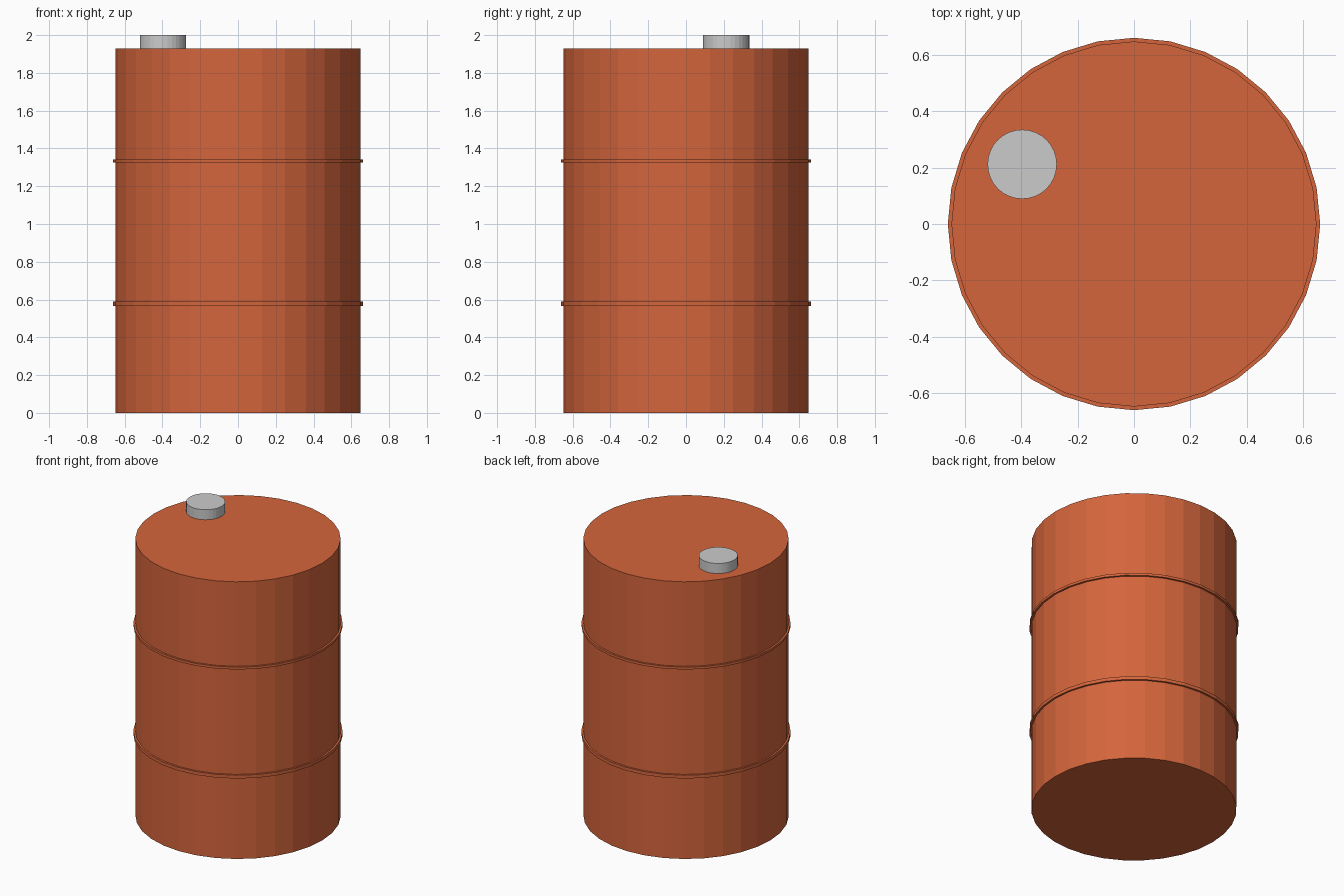
import bpy, bmesh
from math import cos, sin, pi

if "Cube" in bpy.data.objects:
    bpy.data.objects.remove(bpy.data.objects["Cube"])

SIDES = 32


def lathe(name, profile, center=(0, 0), color=None):
    """Revolve a (radius, z) profile and close both ends with flat n-gons."""
    bm = bmesh.new()
    rings = [[bm.verts.new((center[0] + r * cos(2 * pi * i / SIDES),
                            center[1] + r * sin(2 * pi * i / SIDES), z))
              for i in range(SIDES)] for r, z in profile]
    for low, high in zip(rings, rings[1:]):
        for i in range(SIDES):
            j = (i + 1) % SIDES
            bm.faces.new((low[i], low[j], high[j], high[i]))
    bm.faces.new(rings[0][::-1])
    bm.faces.new(rings[-1])
    mesh = bpy.data.meshes.new(name)
    bm.to_mesh(mesh)
    bm.free()
    obj = bpy.data.objects.new(name, mesh)
    bpy.context.collection.objects.link(obj)
    if color:
        mat = bpy.data.materials.new(name + "_paint")
        mat.diffuse_color = color
        mat.use_nodes = True
        mat.node_tree.nodes["Principled BSDF"].inputs["Base Color"].default_value = mat.diffuse_color
        mesh.materials.append(mat)
    return obj


# Drum body with two thin raised hoops in one profile
R, HOOP = 0.648, 0.661
profile = [(R, 0)]
for z0, z1 in ((0.566, 0.589), (1.325, 1.342)):
    profile += [(R, z0), (HOOP, z0), (HOOP, z1), (R, z1)]
profile.append((R, 1.93))
lathe("drum_body", profile, color=(0.66, 0.13, 0.045, 1))

# Off-centre filler cap
lathe("filler_cap", [(0.123, 1.925), (0.123, 2.0)], center=(-0.397, 0.212))
